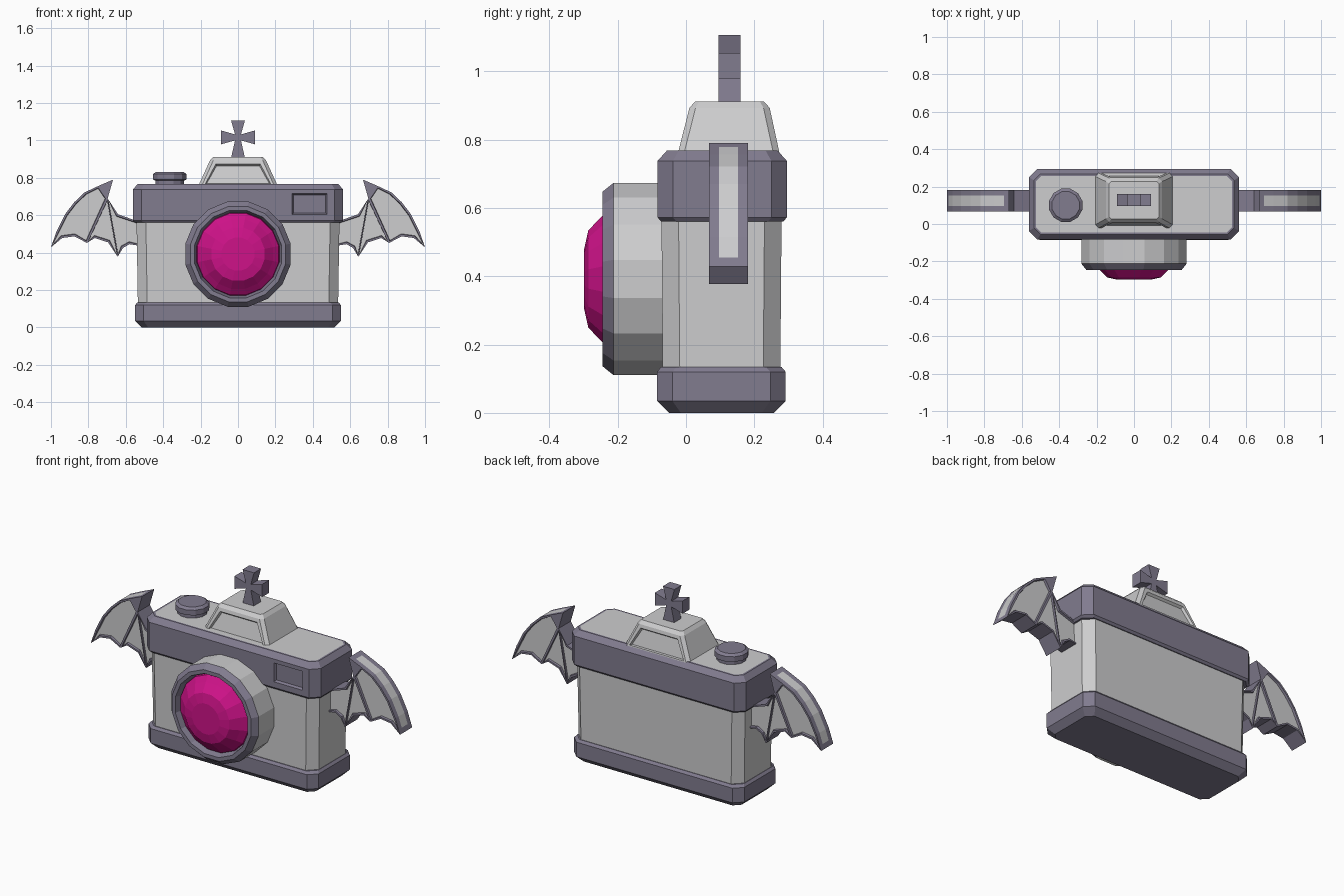
import bpy, bmesh, math
from mathutils import Vector

if "Cube" in bpy.data.objects:
    bpy.data.objects.remove(bpy.data.objects["Cube"])


def material(name, rgb):
    m = bpy.data.materials.new(name)
    m.diffuse_color = (*rgb, 1)
    m.use_nodes = True
    m.node_tree.nodes["Principled BSDF"].inputs["Base Color"].default_value = m.diffuse_color
    return m


LIGHT = material("light grey", (0.61, 0.61, 0.62))
DARK = material("purple grey", (0.22, 0.20, 0.275))
PINK = material("magenta", (0.62, 0.006, 0.25))


def finish(bm, name, *mats):
    bmesh.ops.recalc_face_normals(bm, faces=bm.faces)
    me = bpy.data.meshes.new(name)
    bm.to_mesh(me)
    bm.free()
    for m in mats:
        me.materials.append(m)
    ob = bpy.data.objects.new(name, me)
    bpy.context.collection.objects.link(ob)
    return ob


def loft(rings):
    """Skin a stack of equal-length point rings and cap both ends."""
    bm = bmesh.new()
    rows = [[bm.verts.new(p) for p in ring] for ring in rings]
    n = len(rows[0])
    for a, b in zip(rows, rows[1:]):
        for i in range(n):
            j = (i + 1) % n
            bm.faces.new((a[i], a[j], b[j], b[i]))
    bm.faces.new(rows[0])
    bm.faces.new(rows[-1])
    bmesh.ops.recalc_face_normals(bm, faces=bm.faces)
    bm.normal_update()
    return bm


def octagon(z, hx, y0, y1, c):
    """Rectangle with cut corners at height z."""
    return [(-hx + c, y0, z), (hx - c, y0, z), (hx, y0 + c, z), (hx, y1 - c, z),
            (hx - c, y1, z), (-hx + c, y1, z), (-hx, y1 - c, z), (-hx, y0 + c, z)]


def circle(r, h, sides, cx, c2, axis):
    """Ring about z at (cx, c2), or about y at (cx, z=c2)."""
    pts = []
    for i in range(sides):
        a = 2 * math.pi * (i + 0.5) / sides
        u, v = cx + r * math.cos(a), c2 + r * math.sin(a)
        pts.append((u, v, h) if axis == "z" else (u, h, v))
    return pts


# Camera case: base, body and top band
finish(loft([octagon(0, 0.515, -0.05, 0.257, 0.035), octagon(0.035, 0.55, -0.085, 0.292, 0.045),
             octagon(0.12, 0.55, -0.085, 0.292, 0.045), octagon(0.134, 0.538, -0.073, 0.28, 0.045)]),
       "base", DARK)
finish(loft([octagon(0.1, 0.535, -0.068, 0.276, 0.05), octagon(0.6, 0.543, -0.072, 0.28, 0.05)]),
       "body", LIGHT)

bm = loft([octagon(0.56, 0.552, -0.073, 0.285, 0.045), octagon(0.572, 0.562, -0.083, 0.295, 0.045),
           octagon(0.738, 0.562, -0.083, 0.295, 0.045), octagon(0.768, 0.535, -0.056, 0.268, 0.035)])
# Light top surface
top = max(bm.faces, key=lambda f: f.calc_center_median().z)
bmesh.ops.inset_individual(bm, faces=[top], thickness=0.012)
top.material_index = 1
# Viewfinder window, cut from the front face and sunk
for co, no in (((0.29, 0, 0), (1, 0, 0)), ((0.475, 0, 0), (1, 0, 0)),
               ((0, 0, 0.605), (0, 0, 1)), ((0, 0, 0.715), (0, 0, 1))):
    front = [f for f in bm.faces if f.normal.y < -0.99]
    geom = list({e for f in front for e in f.edges}) + list({v for f in front for v in f.verts}) + front
    bmesh.ops.bisect_plane(bm, geom=geom, plane_co=co, plane_no=no)
    bm.normal_update()
target = Vector((0.3825, -0.083, 0.66))
window = min(bm.faces, key=lambda f: (f.calc_center_median() - target).length)
bmesh.ops.inset_individual(bm, faces=[window], thickness=0.01, depth=-0.015)
finish(bm, "top_band", DARK, LIGHT)

# Prism hump with sunken panels front and back
bm = loft([octagon(0.755, 0.213, -0.025, 0.275, 0.018), octagon(0.893, 0.15, 0.01, 0.245, 0.018),
           octagon(0.912, 0.133, 0.027, 0.228, 0.012)])
panels = [f for f in bm.faces if abs(f.normal.y) > 0.9]
bmesh.ops.inset_individual(bm, faces=panels, thickness=0.024)
bmesh.ops.inset_individual(bm, faces=panels, thickness=0.008, depth=-0.014)
finish(bm, "prism_hump", LIGHT)

# Cross ornament: one flared arm turned four times
cross = []
for k in range(4):
    a = -k * math.pi / 2
    reach = 0.11 if k == 2 else 0.09
    for u, v in ((-0.016, 0.016), (-0.037, reach), (0.037, reach)):
        cross.append((u * math.cos(a) - v * math.sin(a), u * math.sin(a) + v * math.cos(a)))
finish(loft([[(x, y, 1.016 + z) for x, z in cross] for y in (0.095, 0.16)]), "cross_ornament", DARK)

# Dial
finish(loft([circle(r, h, 12, -0.365, 0.10, "z") for r, h in
             ((0.08, 0.76), (0.08, 0.785), (0.092, 0.79), (0.092, 0.82), (0.076, 0.832))]),
       "dial", DARK)

# Lens barrel with dark rim, and faceted lens
bm = loft([circle(r, h, 16, 0, 0.392, "y") for r, h in
           ((0.287, -0.05), (0.287, -0.212), (0.26, -0.245), (0.238, -0.245), (0.225, -0.205))])
for f in bm.faces:
    f.material_index = 1 if f.calc_center_median().y < -0.2 else 0
finish(bm, "lens_barrel", LIGHT, DARK)
finish(loft([circle(r, h, 16, 0, 0.392, "y") for r, h in
             ((0.226, -0.2), (0.222, -0.218), (0.19, -0.244), (0.145, -0.286), (0.09, -0.298))]),
       "lens", PINK)

# Bat wing: fan of panels between ribs, extruded, with sunken light membranes
P = {"claw": (0.668, 0.79), "wrist": (0.697, 0.69), "l1": (0.745, 0.757), "l2": (0.82, 0.722),
     "l3": (0.875, 0.67), "l4": (0.925, 0.605), "l5": (0.97, 0.515), "tip_a": (1.0, 0.428),
     "a1": (0.94, 0.478), "a2": (0.875, 0.487), "tip_b": (0.808, 0.452), "b1": (0.765, 0.478),
     "b2": (0.695, 0.455), "tip_c": (0.643, 0.378), "c1": (0.615, 0.425), "c2": (0.58, 0.445),
     "root_low": (0.52, 0.435), "root_top": (0.52, 0.562), "elbow": (0.642, 0.605)}
PANELS = ("wrist l1 l2 l3 l4 l5 tip_a a1 a2 tip_b", "wrist tip_b b1 b2 tip_c",
          "wrist tip_c c1 c2 root_low root_top elbow")
bm = bmesh.new()
V = {k: bm.verts.new((x, 0.068, z)) for k, (x, z) in P.items()}
for names in PANELS + ("claw l1 wrist",):
    bm.faces.new([V[n] for n in names.split()])
ext = bmesh.ops.extrude_face_region(bm, geom=bm.faces[:], use_keep_orig=True)
bmesh.ops.translate(bm, vec=(0, 0.113, 0), verts=[g for g in ext["geom"] if isinstance(g, bmesh.types.BMVert)])
bmesh.ops.recalc_face_normals(bm, faces=bm.faces)
bm.normal_update()
membranes = [f for f in bm.faces if abs(f.normal.y) > 0.9 and len(f.verts) > 3]
edge = [f for f in bm.faces if f.normal.dot(Vector((0.6, 0, 0.8))) > 0.7]
bmesh.ops.inset_individual(bm, faces=membranes, thickness=0.011)
bmesh.ops.inset_individual(bm, faces=membranes, thickness=0.003, depth=-0.012)
# Light stripe along the leading edge
bmesh.ops.inset_region(bm, faces=edge, thickness=0.029, use_even_offset=True)
for f in membranes + edge:
    f.material_index = 1
wing = finish(bm, "wings", DARK, LIGHT)
mirror = wing.modifiers.new("mirror", "MIRROR")
mirror.use_mirror_merge = False
